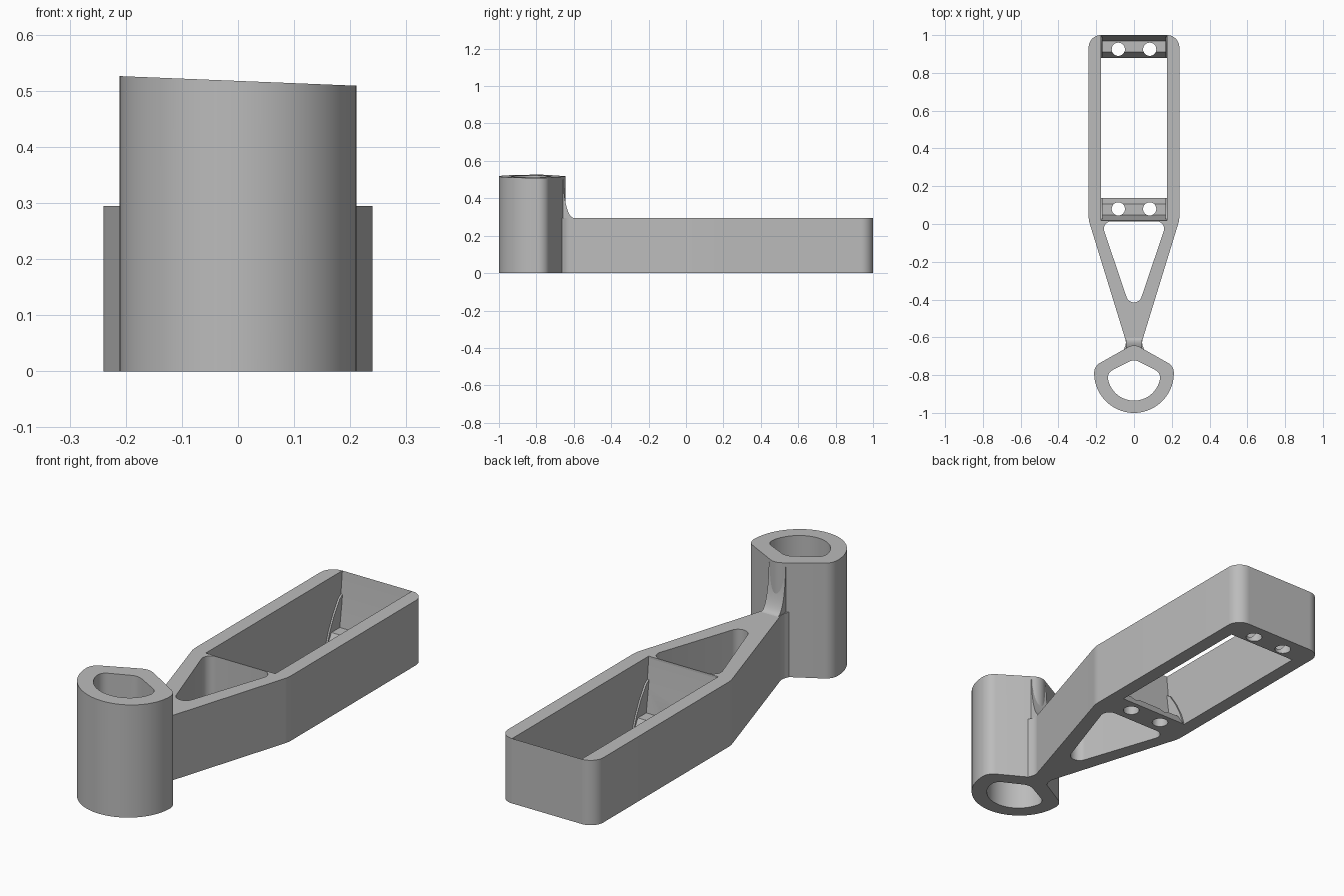
import bpy, bmesh, math
from mathutils import Vector

cube = bpy.data.objects.get("Cube")
if cube:
    bpy.data.objects.remove(cube, do_unlink=True)

# Single plain grey
GREY = (0.5, 0.5, 0.5, 1)
grey = bpy.data.materials.new("plain_grey")
grey.use_nodes = True
grey.diffuse_color = GREY
grey.node_tree.nodes["Principled BSDF"].inputs["Base Color"].default_value = GREY


def rounded(corners, steps=10):
    """Outline from (x, y, cut) corners; each cut is replaced by an arc."""
    pts = []
    n = len(corners)
    for i, (x, y, cut) in enumerate(corners):
        p = Vector((x, y))
        if not cut:
            pts.append(p)
            continue
        back = (Vector(corners[i - 1][:2]) - p).normalized()
        ahead = (Vector(corners[(i + 1) % n][:2]) - p).normalized()
        w = math.sin(back.angle(ahead) / 2)
        a, b = p + back * cut, p + ahead * cut
        for k in range(steps + 1):
            t = k / steps
            f, g, h = (1 - t) ** 2, 2 * w * t * (1 - t), t * t
            pts.append((a * f + p * g + b * h) / (f + g + h))
    return pts


def mirrored(half):
    """Complete a half outline that runs from the centre line round the +x side."""
    return half + [(-x, y, c) for x, y, c in reversed(half) if x > 1e-6]


def solid(name, loops, lo, hi, along_x=False):
    """Extrude outlines (the later ones are holes) between lo and hi."""
    curve = bpy.data.curves.new(name, "CURVE")
    curve.dimensions = "2D"
    curve.fill_mode = "BOTH"
    curve.extrude = (hi - lo) / 2
    for loop in loops:
        spline = curve.splines.new("POLY")
        spline.points.add(len(loop) - 1)
        for point, p in zip(spline.points, loop):
            point.co = (p[0], p[1], 0, 1)
        spline.use_cyclic_u = True
    obj = bpy.data.objects.new(name, curve)
    bpy.context.collection.objects.link(obj)
    select(obj)
    bpy.ops.object.convert(target="MESH")
    obj = bpy.context.object
    bm = bmesh.new()
    bm.from_mesh(obj.data)
    bmesh.ops.remove_doubles(bm, verts=bm.verts, dist=1e-5)
    for v in bm.verts:
        v.co.z += (lo + hi) / 2
        if along_x:
            v.co = (v.co.z, v.co.x, v.co.y)
    bmesh.ops.recalc_face_normals(bm, faces=bm.faces)
    bm.to_mesh(obj.data)
    bm.free()
    obj.data.materials.clear()
    obj.data.materials.append(grey)
    return obj


def select(obj):
    bpy.ops.object.select_all(action="DESELECT")
    obj.select_set(True)
    bpy.context.view_layer.objects.active = obj


def smooth(obj):
    select(obj)
    bpy.ops.object.shade_smooth_by_angle(angle=math.radians(30))


HEIGHT = 0.295
INNER = 0.175

# Frame and tapering arm: open-ended pocket at the back, triangular opening
frame = rounded(mirrored([
    (0, 0.018, 0), (INNER, 0.018, 0), (INNER, 1, 0), (0.24, 1, 0.064),
    (0.24, 0.02, 0.02), (0.04, -0.63, 0.02), (0.06, -0.68, 0), (0, -0.68, 0)]))
opening = rounded(mirrored([
    (0, 0.014, 0), (0.175, 0.014, 0.055), (0.03, -0.415, 0.029), (0, -0.415, 0)]))
smooth(solid("arm_frame", [frame, opening], 0, HEIGHT))


def arc(radius, cy, start):
    angles = [math.radians(start + (-90 - start) * k / 20) for k in range(21)]
    return [(radius * math.cos(a), cy + radius * math.sin(a), 0) for a in angles]


# Hollow post with a slightly slanted top
post = solid("post", [
    rounded(mirrored([(0, -0.634, 0.035), (0.211, -0.753, 0.035)] + arc(0.211, -0.789, 0))),
    rounded(mirrored([(0, -0.715, 0.03), (0.14, -0.787, 0.03)] + arc(0.14, -0.795, -12)))],
    0, 0.5175)
for v in post.data.vertices:
    if v.co.z > 0.1:
        v.co.z -= 0.0405 * v.co.x
smooth(post)

# Curved blend from the arm up to the post
sweep = [math.pi / 2 * k / 14 for k in range(15)]
blend = [(-0.6 - 0.055 * math.sin(a), 0.5 - 0.205 * math.cos(a)) for a in sweep]
smooth(solid("post_blend", [blend + [(-0.68, 0.5), (-0.68, 0.2), (-0.6, 0.2)]],
             -0.042, 0.042, True))

# Mounting ledges with thin sloping end walls, screw holes and side gussets
profile = [(0, 0), (0, HEIGHT), (0.014, 0.16), (0.03, 0.05), (0.09, 0.05), (0.12, 0)]
gusset = [(0, 0.03), (0, 0.2), (0.03, 0.18), (0.07, 0.12), (0.1, 0.06), (0.118, 0.01)]
for label, edge, facing, hole_y in (("front", 0.017, 1, 0.08), ("back", 1, -1, 0.925)):
    def place(shape):
        return [(edge + facing * y, z) for y, z in shape]

    ledge = solid(label + "_ledge", [place(profile)], -INNER, INNER, True)
    for x in (-0.083, 0.083):
        bpy.ops.mesh.primitive_cylinder_add(vertices=32, radius=0.035, depth=0.4,
                                            location=(x, hole_y, 0))
        cutter = bpy.context.object
        cutter.hide_render = True
        select(ledge)
        cut = ledge.modifiers.new("screw_hole", "BOOLEAN")
        cut.operation = "DIFFERENCE"
        cut.solver = "EXACT"
        cut.object = cutter
        bpy.ops.object.modifier_apply(modifier=cut.name)
        bpy.data.objects.remove(cutter, do_unlink=True)
    smooth(ledge)
    for side, lo in (("right", -INNER), ("left", INNER - 0.008)):
        smooth(solid(f"{label}_{side}_gusset", [place(gusset)], lo, lo + 0.008, True))
